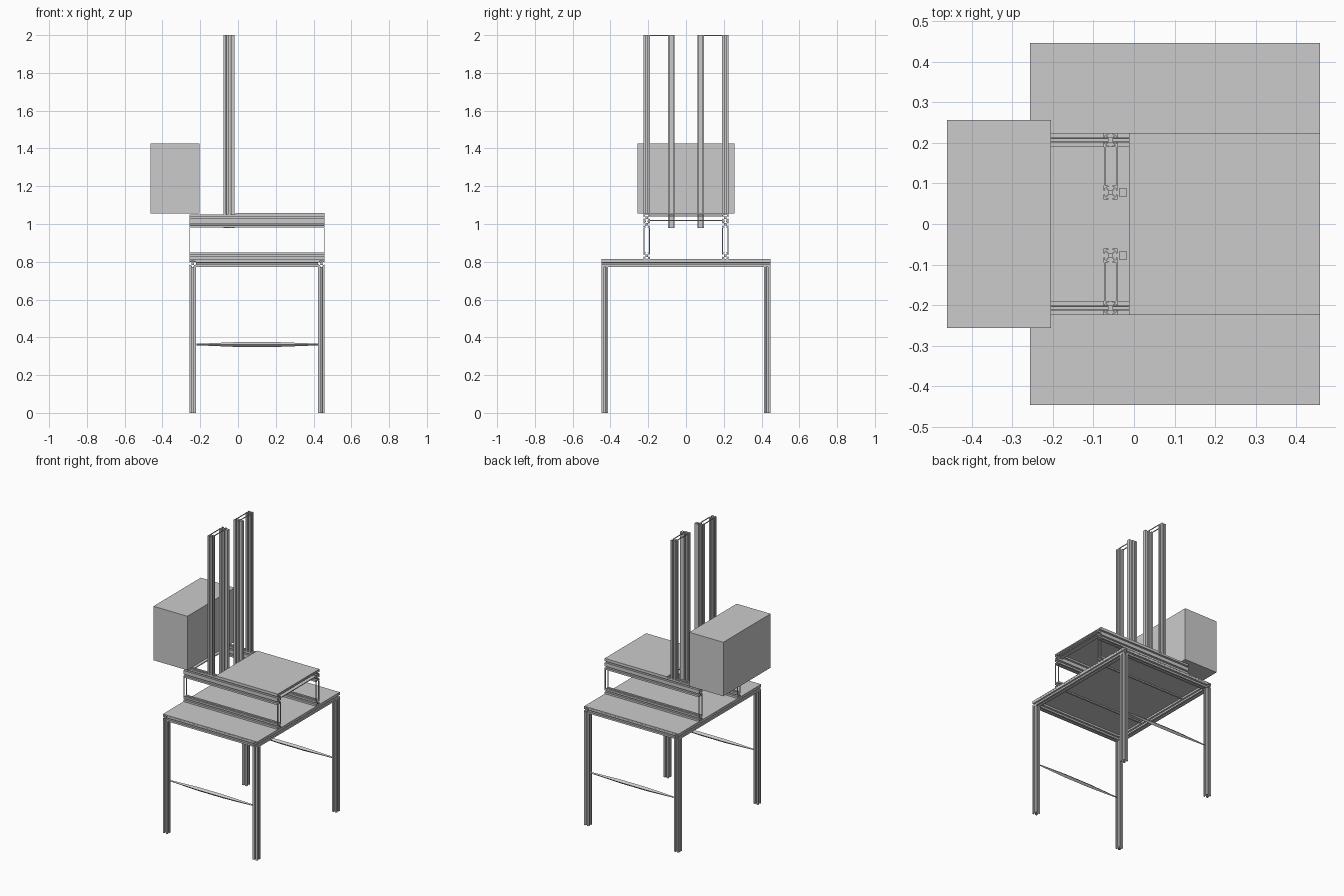
import bpy, bmesh
from mathutils import Matrix, Vector

cube = bpy.data.objects.get("Cube")
if cube:
    bpy.data.objects.remove(cube, do_unlink=True)

grey = bpy.data.materials.new("plain_grey")
grey.use_nodes = True
GREY = (0.6, 0.6, 0.6, 1)
grey.diffuse_color = GREY
next(n for n in grey.node_tree.nodes if n.type == 'BSDF_PRINCIPLED').inputs["Base Color"].default_value = GREY

H = 0.0175  # half width of a slotted bar


def finish(bm, name):
    bmesh.ops.recalc_face_normals(bm, faces=bm.faces)
    mesh = bpy.data.meshes.new(name)
    bm.to_mesh(mesh)
    bm.free()
    mesh.materials.append(grey)
    ob = bpy.data.objects.new(name, mesh)
    bpy.context.collection.objects.link(ob)
    return ob


def box(name, x, y, z):
    """Block given by its (low, high) range on each axis."""
    bm = bmesh.new()
    bmesh.ops.create_cube(bm, size=1)
    for v in bm.verts:
        v.co = Vector([r[0] if c < 0 else r[1] for c, r in zip(v.co, (x, y, z))])
    return finish(bm, name)


def slot_outline():
    """Square bar section with a T slot in each side."""
    half = [(H, H), (0.005, H), (0.005, H - 0.004), (0.011, H - 0.004), (0.004, 0.006)]
    side = half + [(-x, y) for x, y in reversed(half[1:])]
    pts = []
    for _ in range(4):
        pts += side
        side = [(-y, x) for x, y in side]
    return pts


def bar(name, axis, start, length):
    """Slotted bar from a start point along x, y or z."""
    bm = bmesh.new()
    face = bm.faces.new([bm.verts.new((x, y, 0)) for x, y in slot_outline()])
    out = bmesh.ops.extrude_face_region(bm, geom=[face])
    verts = [g for g in out["geom"] if isinstance(g, bmesh.types.BMVert)]
    bmesh.ops.translate(bm, verts=verts, vec=(0, 0, length))
    turn = Vector((0, 0, 1)).rotation_difference(Vector([a == axis for a in "xyz"]))
    bm.transform(Matrix.Translation(start) @ turn.to_matrix().to_4x4())
    return finish(bm, name)


def brace(name, y):
    """Thin leg brace that swells at the middle."""
    bm = bmesh.new()
    rings = []
    for x, r in ((-0.22, 0.004), (0.0, 0.013), (0.2, 0.013), (0.44, 0.004)):
        rings.append([bm.verts.new((x, y + a * r, 0.362 + b * r))
                      for a, b in ((1, 0), (0, 1), (-1, 0), (0, -1))])
    for a, b in zip(rings, rings[1:]):
        for i in range(4):
            j = (i + 1) % 4
            bm.faces.new((a[i], a[j], b[j], b[i]))
    bm.faces.new(rings[0])
    bm.faces.new(rings[-1])
    return finish(bm, name)


X0, X1 = -0.257, 0.459
Y1, YB = 0.447, 0.225
ENDS = (("right", X0 + H), ("left", X1 - H))

# Table: legs, rails, braces and top
for side, x in ENDS:
    for place, s in (("front", -1), ("back", 1)):
        bar(f"{place}_{side}_leg", "z", (x, s * (Y1 - H), 0), 0.773)
    bar(f"table_{side}_rail", "y", (x, -Y1, 0.79), 2 * Y1)
for place, s in (("front", -1), ("back", 1)):
    bar(f"table_{place}_rail", "x", (X0 + 2 * H, s * (Y1 - H), 0.79), X1 - X0 - 4 * H)
    brace(f"{place}_brace", s * (Y1 - H))
    box(f"{place}_under_strip", (X0, X1), (s * 0.2 - 0.006, s * 0.2 + 0.006), (0.8, 0.808))
box("table_top", (X0, X1), (-Y1, Y1), (0.808, 0.814))

# Raised frame: long rails with thin end uprights and cross strips
for place, s in (("front", -1), ("back", 1)):
    y = s * (YB - H)
    for level, z in (("lower", 0.832), ("upper", 0.998), ("top", 1.033)):
        bar(f"{level}_{place}_frame_rail", "x", (X0, y, z), X1 - X0)
    for side, x in (("right", X0), ("left", X1 - 0.004)):
        for edge in (y - H, y + H - 0.006):
            box(f"{place}_{side}_end_upright", (x, x + 0.004), (edge, edge + 0.006), (0.85, 0.98))
for side, x in (("right", X0), ("left", X1 - 0.03)):
    for z in (1.016, 1.04):
        box(f"{side}_cross_strip", (x, x + 0.03), (-0.19, 0.19), (z, z + 0.006))
box("raised_plate", (-0.012, X1), (-YB, YB), (1.05, 1.057))

# Mast: outer and inner posts, guide rails and thin ties at the top
POST_X = -0.058
for place, s in (("front", -1), ("back", 1)):
    inner = s * 0.078
    bar(f"{place}_outer_post", "z", (POST_X, s * (YB - H), 1.05), 0.95)
    bar(f"{place}_inner_post", "z", (POST_X, inner, 0.98), 1.02)
    box(f"{place}_guide_rail", (-0.036, -0.018), (inner - 0.011, inner + 0.011), (0.98, 2))
    for x in (-0.074, -0.044):
        box(f"{place}_top_tie", (x, x + 0.004), sorted((s * 0.095, s * 0.19)), (1.995, 2))

# Side cabinet
box("cabinet", (-0.462, -0.205), (-0.256, 0.256), (1.055, 1.425))
